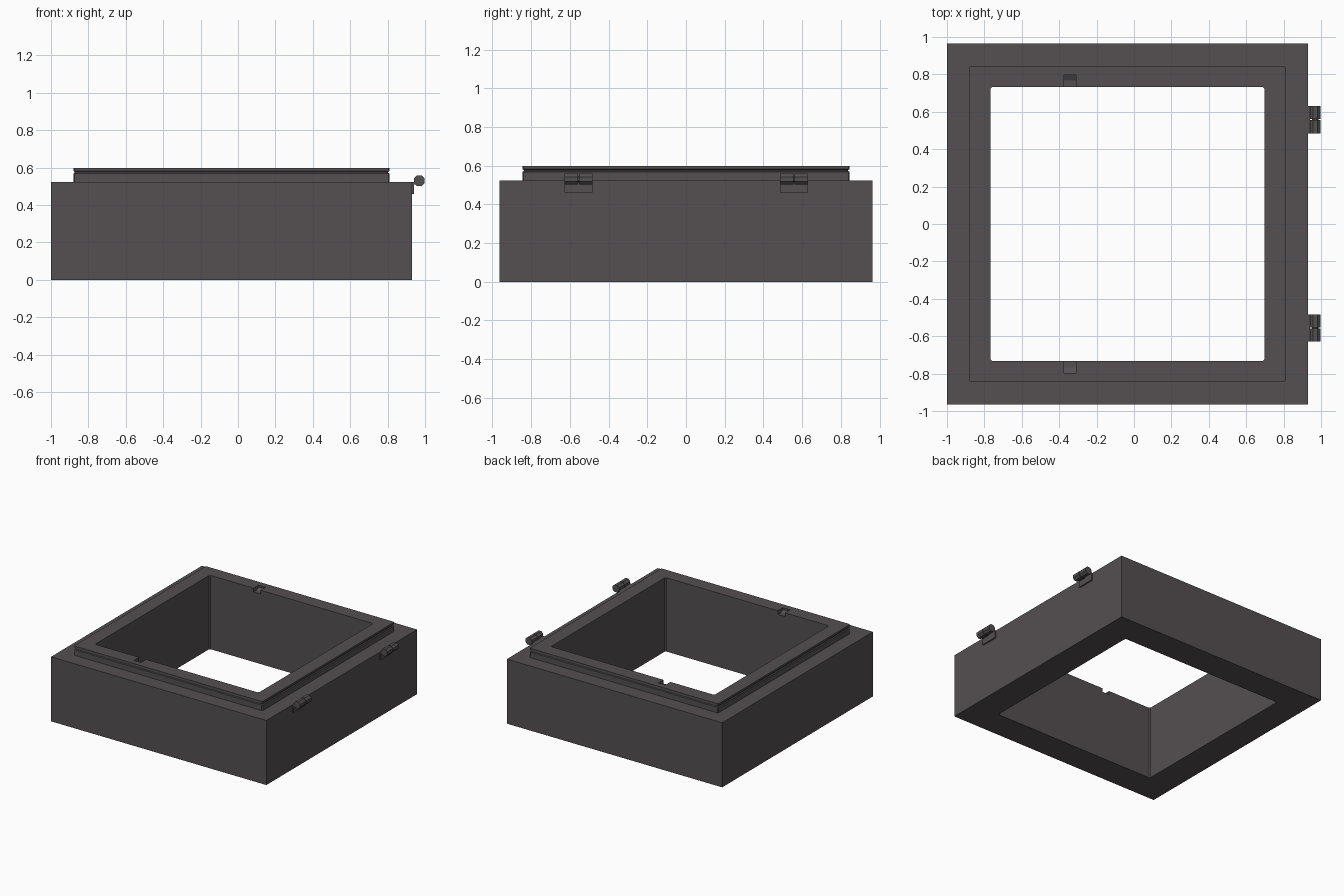
import bpy, bmesh, math
from mathutils import Matrix

if "Cube" in bpy.data.objects:
    bpy.data.objects.remove(bpy.data.objects["Cube"])

CX = -0.035          # centre of the square body
COL = bpy.context.collection

mat = bpy.data.materials.new("dark_grey")
mat.diffuse_color = (0.09, 0.08, 0.083, 1)
mat.use_nodes = True
mat.node_tree.nodes["Principled BSDF"].inputs["Base Color"].default_value = mat.diffuse_color


def finish(name, bm):
    bmesh.ops.recalc_face_normals(bm, faces=bm.faces)
    me = bpy.data.meshes.new(name)
    bm.to_mesh(me)
    bm.free()
    ob = bpy.data.objects.new(name, me)
    COL.objects.link(ob)
    me.materials.append(mat)
    return ob


def square_frame(name, profile):
    """Sweep a closed (half width, z, corner chamfer) profile round a square."""
    bm = bmesh.new()
    loops = []
    for h, z, c in profile:
        pts = []
        for k in range(4):
            r = Matrix.Rotation(k * math.pi / 2, 2)
            for p in ((h, h - c), (h - c, h)):
                x = r[0][0] * p[0] + r[0][1] * p[1]
                y = r[1][0] * p[0] + r[1][1] * p[1]
                pts.append(bm.verts.new((CX + x, y, z)))
        loops.append(pts)
    for a, b in zip(loops, loops[1:] + loops[:1]):
        for i in range(8):
            j = (i + 1) % 8
            bm.faces.new((a[i], a[j], b[j], b[i]))
    return finish(name, bm)


def prism(name, profile, axis_range, axis):
    """Extrude a 2D profile along x (profile y,z) or y (profile x,z)."""
    bm = bmesh.new()
    ends = []
    for t in axis_range:
        ends.append([bm.verts.new((t, a, b) if axis == "x" else (a, t, b))
                     for a, b in profile])
    a, b = ends
    bm.faces.new(a)
    bm.faces.new(b)
    n = len(a)
    for i in range(n):
        j = (i + 1) % n
        bm.faces.new((a[i], a[j], b[j], b[i]))
    return finish(name, bm)


# Thick walled body with raised, grooved rim
body = square_frame("body_with_rim", [
    (0.733, 0, 0.01), (0.965, 0, 0.001), (0.965, 0.523, 0.001),
    (0.845, 0.523, 0.006), (0.845, 0.568, 0.006), (0.838, 0.572, 0.006),
    (0.838, 0.578, 0.006), (0.845, 0.582, 0.006), (0.845, 0.598, 0.006),
    (0.733, 0.598, 0.01)])

# Latch notches sunk into the inner edge of the rim
for s, side in ((-1, "front"), (1, "back")):
    notch = prism(f"{side}_notch_cutter", [
        (s * 0.70, 0.65), (s * 0.797, 0.65), (s * 0.797, 0.583),
        (s * 0.768, 0.568), (s * 0.70, 0.568)], (-0.373, -0.31), "x")
    notch.hide_render = True
    notch.hide_viewport = True
    mod = body.modifiers.new(f"{side}_notch", "BOOLEAN")
    mod.object = notch
    mod.operation = "DIFFERENCE"
    mod.solver = "EXACT"

# Two hinges on the right side: wall leaf, linking arm, barrel knuckles, pin
octagon = [(math.cos((i + .5) * math.pi / 4), math.sin((i + .5) * math.pi / 4))
           for i in range(8)]


def barrel(r):
    return [(0.969 + r * c, 0.53 + r * s) for c, s in octagon]


for yc, side in ((-0.556, "front"), (0.558, "back")):
    y0, y1 = yc - 0.073, yc + 0.073
    prism(f"{side}_hinge_leaf", [(0.928, 0.46), (0.94, 0.46), (0.94, 0.522),
                                 (0.928, 0.522)], (y0, y1), "y")
    prism(f"{side}_hinge_arm", [(0.93, 0.507), (0.955, 0.512), (0.955, 0.525),
                                (0.93, 0.523)], (y0, yc - 0.003), "y")
    prism(f"{side}_hinge_lower_knuckle", barrel(0.031), (y0, yc - 0.003), "y")
    prism(f"{side}_hinge_upper_knuckle", barrel(0.031), (yc + 0.003, y1), "y")
    prism(f"{side}_hinge_pin", barrel(0.018), (y0 + 0.01, y1 - 0.01), "y")
